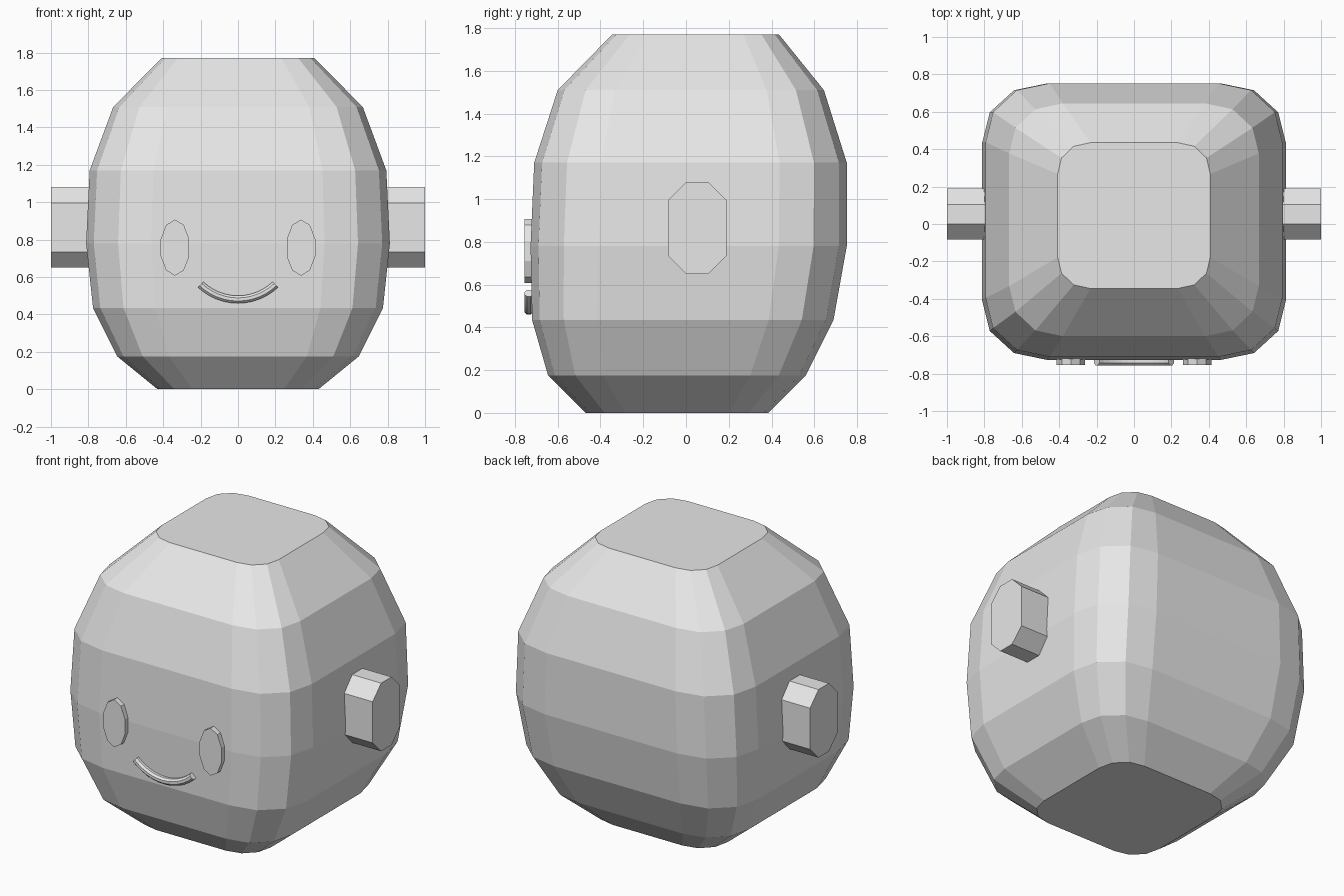
import bpy, bmesh
from math import sin, cos, pi, radians

cube = bpy.data.objects.get("Cube")
if cube:
    bpy.data.objects.remove(cube, do_unlink=True)

grey = bpy.data.materials.new("plain_grey")
grey.diffuse_color = (0.8, 0.8, 0.8, 1)
grey.use_nodes = True
grey.node_tree.nodes["Principled BSDF"].inputs["Base Color"].default_value = (0.8, 0.8, 0.8, 1)


def loft(name, rings):
    """Skin a closed, capped solid through a list of point rings."""
    bm = bmesh.new()
    loops = [[bm.verts.new(p) for p in ring] for ring in rings]
    n = len(loops[0])
    for a, b in zip(loops, loops[1:]):
        for i in range(n):
            j = (i + 1) % n
            bm.faces.new((a[i], a[j], b[j], b[i]))
    bm.faces.new(loops[0])
    bm.faces.new(loops[-1])
    bmesh.ops.recalc_face_normals(bm, faces=bm.faces)
    mesh = bpy.data.meshes.new(name)
    bm.to_mesh(mesh)
    bm.free()
    mesh.materials.append(grey)
    obj = bpy.data.objects.new(name, mesh)
    bpy.context.collection.objects.link(obj)
    return obj


# Head: rounded-square rings given as height, half width, front y, back y
corner = [(1, 0.57), (0.95, 0.79), (0.79, 0.95), (0.57, 1)]
outline = []
for sx, sy, order in ((1, 1, 1), (-1, 1, -1), (-1, -1, 1), (1, -1, -1)):
    outline += [(sx * x, sy * y) for x, y in corner[::order]]

sections = [
    (0, 0.43, -0.47, 0.385),
    (0.175, 0.645, -0.645, 0.56),
    (0.435, 0.775, -0.72, 0.69),
    (0.78, 0.812, -0.727, 0.752),
    (1.17, 0.793, -0.71, 0.752),
    (1.51, 0.667, -0.6, 0.645),
    (1.77, 0.408, -0.345, 0.435),
]
loft("head", [
    [(u * w, (f + b) / 2 + v * (b - f) / 2, z) for u, v in outline]
    for z, w, f, b in sections
])

# Ears and eyes, one per side
ear_half = [(0.052, 0.215), (0.137, 0.13), (0.137, -0.13), (0.052, -0.215)]
ear = ear_half + [(-y, z) for y, z in reversed(ear_half)]
eye = [(0.08 * sin(i * pi / 5), 0.15 * cos(i * pi / 5)) for i in range(10)]
for side, s in (("left", 1), ("right", -1)):
    loft(side + "_ear", [[(s * x, 0.053 + y, 0.865 + z) for y, z in ear] for x in (0.7, 1)])
    loft(side + "_eye", [[(s * (0.337 + x), d, 0.757 + z) for x, z in eye] for d in (-0.68, -0.755)])

# Smiling mouth: eight-sided tube swept along an arc
mouth = []
for i in range(13):
    a = radians(-43.5 + i * 87 / 12)
    ring = []
    for k in range(8):
        t = (k + 0.5) * pi / 4
        r = 0.29 + 0.022 * cos(t)
        ring.append((r * sin(a), -0.735 + 0.022 * sin(t), 0.77 - r * cos(a)))
    mouth.append(ring)
loft("mouth", mouth)
